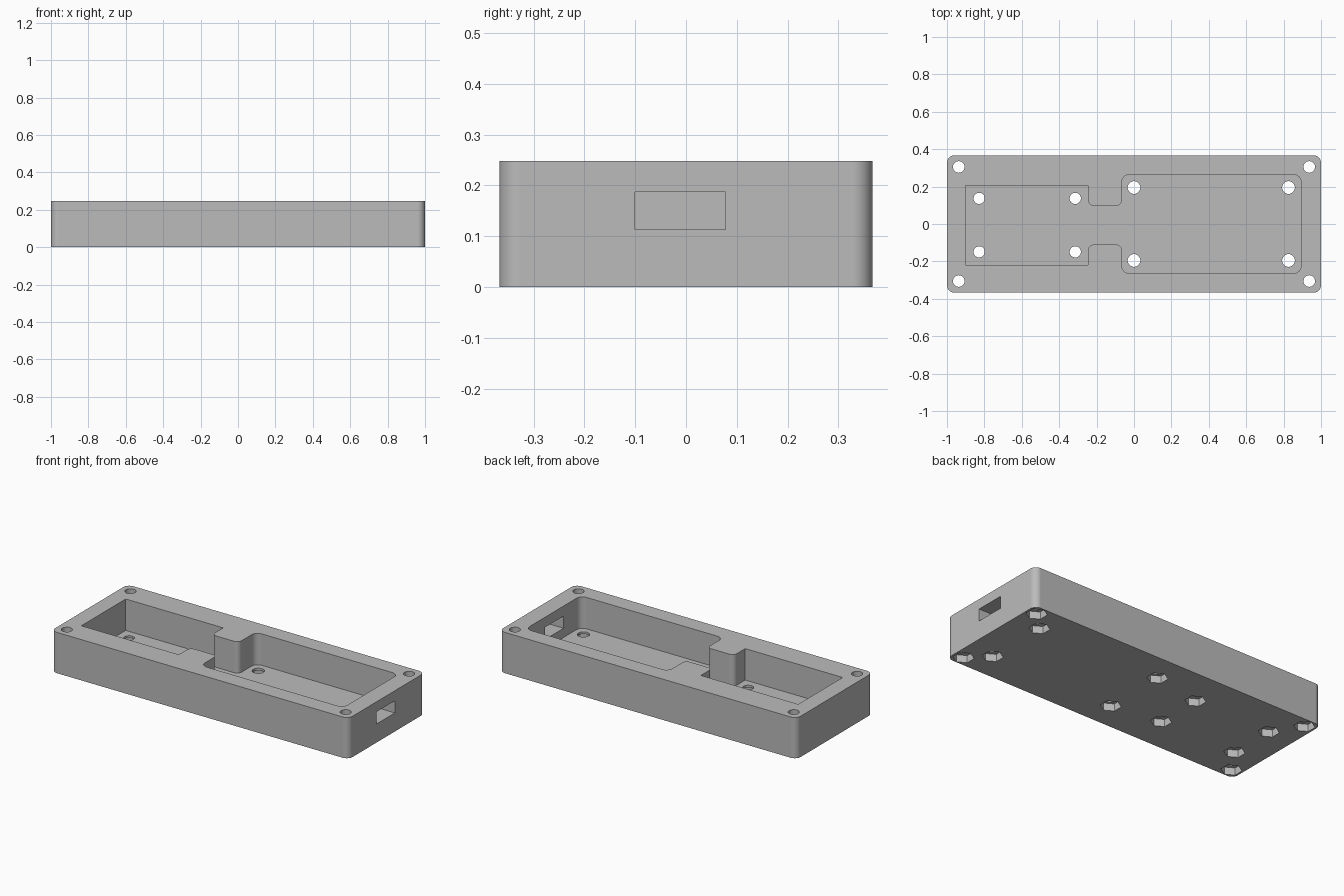
import bpy
import bmesh
from math import cos, sin, pi
from mathutils import Vector

if "Cube" in bpy.data.objects:
    bpy.data.objects.remove(bpy.data.objects["Cube"], do_unlink=True)

HEIGHT, FLOOR, NUT_DEPTH = 0.248, 0.057, 0.044

# Plain grey plastic
grey = bpy.data.materials.new("grey_plastic")
grey.use_nodes = True
colour = (0.5, 0.5, 0.5, 1)
grey.diffuse_color = colour
grey.node_tree.nodes["Principled BSDF"].inputs["Base Color"].default_value = colour


def prism(name, outline, z0, z1):
    """Extrude a closed outline between two heights."""
    bm = bmesh.new()
    base = bm.faces.new([bm.verts.new((x, y, z0)) for x, y in outline])
    top = bmesh.ops.extrude_face_region(bm, geom=[base])["geom"]
    verts = [v for v in top if isinstance(v, bmesh.types.BMVert)]
    bmesh.ops.translate(bm, verts=verts, vec=(0, 0, z1 - z0))
    bmesh.ops.recalc_face_normals(bm, faces=bm.faces)
    mesh = bpy.data.meshes.new(name)
    bm.to_mesh(mesh)
    bm.free()
    mesh.materials.append(grey)
    obj = bpy.data.objects.new(name, mesh)
    bpy.context.scene.collection.objects.link(obj)
    return obj


def rounded(corners, steps=12):
    """Round each (x, y, radius) right-angled corner of an outline."""
    pts = []
    for i, (x, y, r) in enumerate(corners):
        p = Vector((x, y))
        if r == 0:
            pts.append(p)
            continue
        before = (Vector(corners[i - 1][:2]) - p).normalized()
        after = (Vector(corners[(i + 1) % len(corners)][:2]) - p).normalized()
        centre = p + r * (before + after)
        for k in range(steps + 1):
            t = k / steps * pi / 2
            pts.append(centre - r * (after * cos(t) + before * sin(t)))
    return pts


def rect(x0, x1, y0, y1, r=0):
    return rounded([(x0, y0, r), (x1, y0, r), (x1, y1, r), (x0, y1, r)])


def ring(x, y, r, sides, turn=0):
    return [(x + r * cos(turn + 2 * pi * k / sides),
             y + r * sin(turn + 2 * pi * k / sides)) for k in range(sides)]


def cut(target, cutter):
    mod = target.modifiers.new("cut", "BOOLEAN")
    mod.operation = "DIFFERENCE"
    mod.solver = "EXACT"
    mod.object = cutter
    bpy.context.view_layer.objects.active = target
    bpy.ops.object.modifier_apply(modifier=mod.name)
    bpy.data.objects.remove(cutter, do_unlink=True)


# Outer block with rounded upright edges
case = prism("enclosure_base", rect(-1, 1, -0.367, 0.367, 0.04), 0, HEIGHT)

# Two bays joined by a narrow channel
mid = -0.006
cavity = rounded([
    (-0.9, mid - 0.213, 0), (-0.245, mid - 0.213, 0),
    (-0.245, mid - 0.104, 0.03), (-0.065, mid - 0.104, 0.03),
    (-0.065, -0.264, 0.04), (0.893, -0.264, 0.04),
    (0.893, 0.264, 0.04), (-0.065, 0.264, 0.04),
    (-0.065, mid + 0.104, 0.03), (-0.245, mid + 0.104, 0.03),
    (-0.245, mid + 0.213, 0), (-0.9, mid + 0.213, 0)])
cut(case, prism("cavity_cutter", cavity, FLOOR, HEIGHT + 0.1))

# Port opening in the right-hand end wall
cut(case, prism("port_cutter", rect(0.85, 1.1, -0.1, 0.078), 0.113, 0.187))

# Screw holes with hexagonal nut pockets underneath: x pair, y centre, y offset, radius
for xs, yc, dy, radius in [((-0.937, 0.937), 0, 0.305, 0.031),
                           ((-0.828, -0.314), mid, 0.143, 0.03),
                           ((0.0, 0.826), 0, 0.195, 0.034)]:
    for x in xs:
        for y in (yc - dy, yc + dy):
            cut(case, prism("hole_cutter", ring(x, y, radius, 32), -0.1, HEIGHT + 0.1))
            cut(case, prism("nut_cutter", ring(x, y, 0.058, 6, pi / 6), -0.1, NUT_DEPTH))

# Smooth the rounded walls, keep the edges crisp
bpy.ops.object.select_all(action="DESELECT")
case.select_set(True)
bpy.context.view_layer.objects.active = case
bpy.ops.object.shade_smooth_by_angle(angle=pi / 6)
weighted = case.modifiers.new("flat_walls", "WEIGHTED_NORMAL")
weighted.keep_sharp = True
